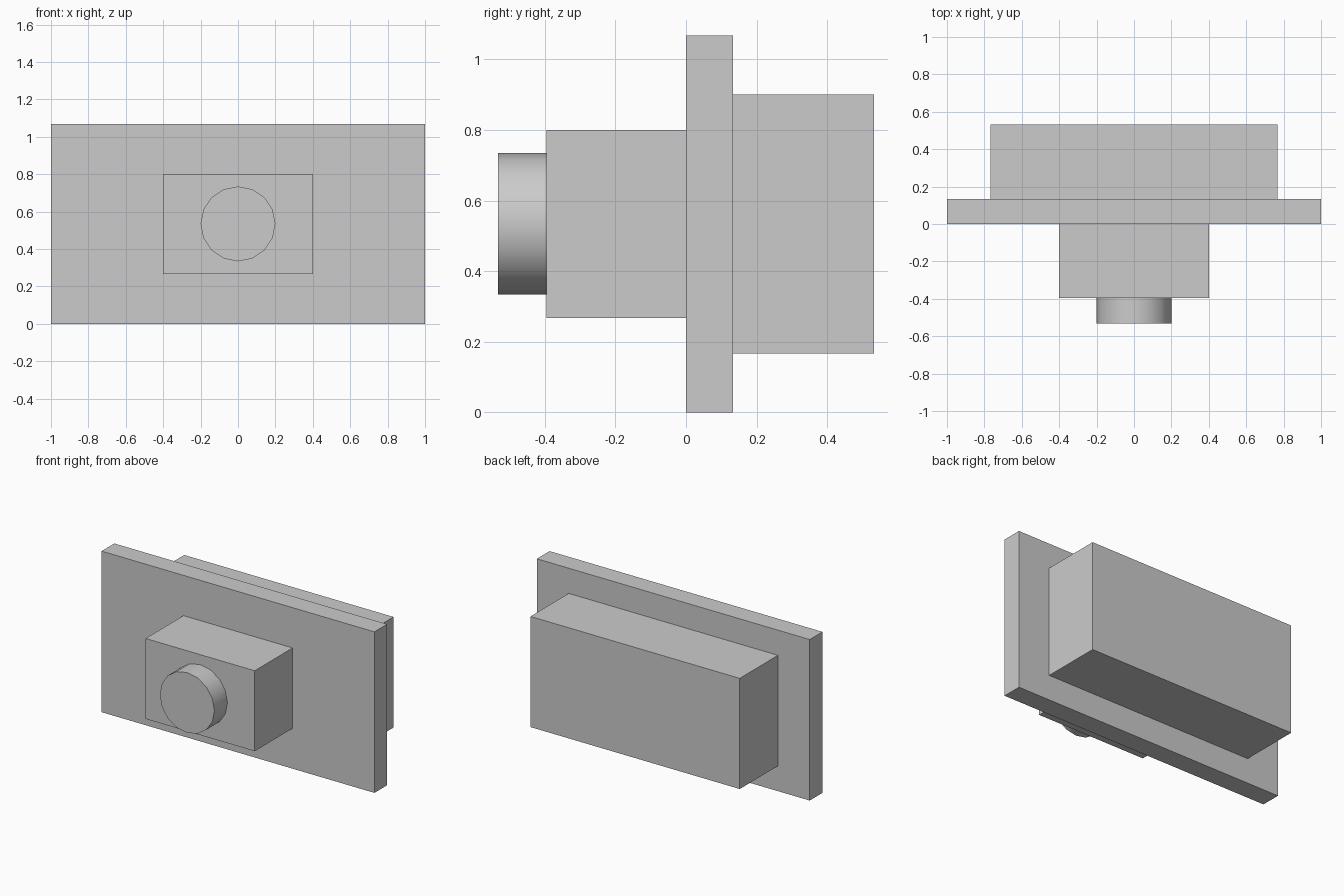
import bpy
import math

cube = bpy.data.objects.get("Cube")
if cube:
    bpy.data.objects.remove(cube, do_unlink=True)

grey = bpy.data.materials.new("light_grey")
grey.use_nodes = True
grey.diffuse_color = (0.6, 0.6, 0.6, 1)
grey.node_tree.nodes["Principled BSDF"].inputs["Base Color"].default_value = (0.6, 0.6, 0.6, 1)


def finish(name):
    obj = bpy.context.object
    obj.name = name
    bpy.ops.object.transform_apply(location=False, rotation=True, scale=True)
    obj.data.materials.append(grey)
    return obj


def box(name, width, y0, y1, z0, z1):
    """Box centred on x, spanning the given depth and height."""
    bpy.ops.mesh.primitive_cube_add(size=1, location=(0, (y0 + y1) / 2, (z0 + z1) / 2))
    bpy.context.object.scale = (width, y1 - y0, z1 - z0)
    return finish(name)


# Wide upright plate, with a block on each side
box("face_plate", 2.0, 0.0, 0.133, 0.0, 1.067)
box("rear_housing", 1.534, 0.133, 0.533, 0.167, 0.9)
box("front_block", 0.8, -0.396, 0.0, 0.267, 0.8)

# Round button on the front block
bpy.ops.mesh.primitive_cylinder_add(
    vertices=16, radius=0.2, depth=0.137,
    location=(0, -0.4645, 0.534), rotation=(math.pi / 2, 0, 0))
finish("round_button")
bpy.ops.object.shade_smooth_by_angle(angle=math.radians(40))
